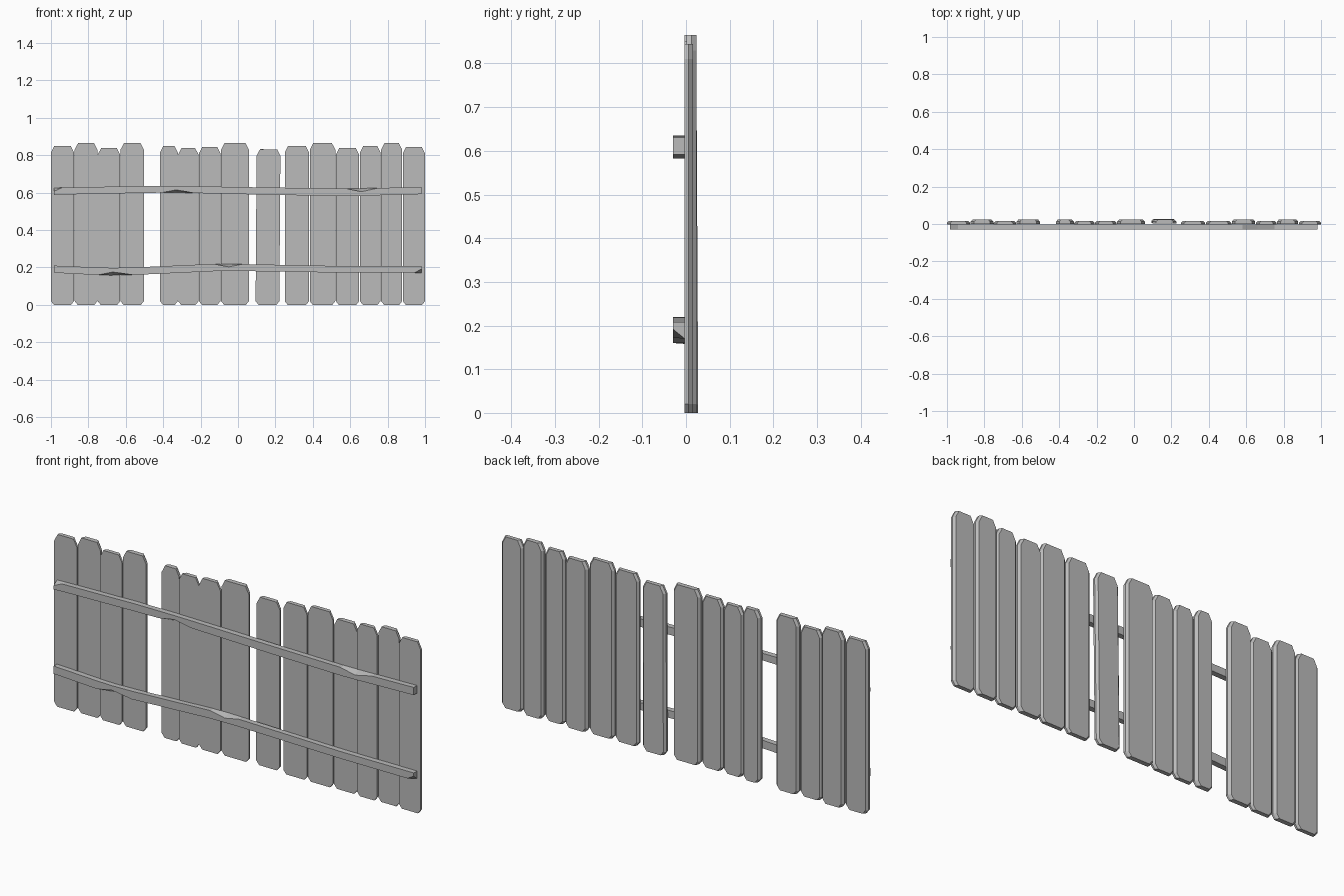
import bpy
import math

cube = bpy.data.objects.get("Cube")
if cube:
    bpy.data.objects.remove(cube, do_unlink=True)

GREY = (0.5, 0.5, 0.5, 1.0)
wood = bpy.data.materials.new("weathered_grey_wood")
wood.use_nodes = True
wood.diffuse_color = GREY
wood.node_tree.nodes["Principled BSDF"].inputs["Base Color"].default_value = GREY


def loft(name, rings):
    """Solid through rings of equal point count, closed at both ends."""
    n = len(rings[0])
    verts = [p for ring in rings for p in ring]
    faces = [tuple(reversed(range(n))), tuple(range(len(verts) - n, len(verts)))]
    for r in range(len(rings) - 1):
        for i in range(n):
            j = (i + 1) % n
            faces.append((r * n + i, r * n + j, r * n + n + j, r * n + n + i))
    mesh = bpy.data.meshes.new(name)
    mesh.from_pydata(verts, [], faces)
    mesh.materials.append(wood)
    obj = bpy.data.objects.new(name, mesh)
    bpy.context.collection.objects.link(obj)
    return obj


def plank(name, left, right, height, front, back):
    """Upright board with clipped corners and bevelled rear long edges."""
    def ring(y, inset):
        a, b = left + inset, right - inset
        return [(x, y, z) for x, z in (
            (a + 0.016, 0), (b - 0.016, 0), (b, 0.02), (b, height - 0.035),
            (b - 0.018, height), (a + 0.018, height), (a, height - 0.035), (a, 0.02))]
    middle = front + 0.5 * (back - front)
    return loft(name, [ring(front, 0), ring(middle, 0), ring(back, 0.01)])


# Upright planks: left edge, right edge, height, set back from the rails
PLANKS = [
    (-1.00, -0.877, 0.85, 0), (-0.873, -0.752, 0.865, 1), (-0.75, -0.63, 0.838, 0),
    (-0.628, -0.503, 0.865, 1), (-0.417, -0.322, 0.85, 1), (-0.32, -0.211, 0.838, 0),
    (-0.209, -0.094, 0.845, 0), (-0.09, 0.058, 0.865, 1), (0.097, 0.224, 0.832, 2),
    (0.25, 0.38, 0.85, 0), (0.384, 0.52, 0.865, 0), (0.523, 0.648, 0.838, 1),
    (0.652, 0.762, 0.85, 0), (0.765, 0.878, 0.865, 1), (0.881, 1.00, 0.845, 0),
]
for number, (left, right, height, layer) in enumerate(PLANKS, 1):
    front = (-0.004, 0.001, 0.003)[layer]
    back = (0.016, 0.024, 0.024)[layer]
    board = plank(f"plank_{number}", left, right, height, front, back)
    if layer == 2:
        # The loose plank leans slightly
        board.rotation_euler = (math.radians(0.3), math.radians(0.4), 0)
        board.location = (-0.003, 0.004, 0.001)


def rail(name, sections):
    """Bent bar; chips pull the front top edge down or front bottom edge up."""
    rings = []
    for x, bottom, top, chip_top, chip_bottom in sections:
        rings.append([(x, -0.003, bottom), (x, -0.003, top),
                      (x, -0.03, top - chip_top), (x, -0.03, bottom + chip_bottom)])
    return loft(name, rings)


# Horizontal rails: x, bottom, top, top chip, bottom chip
rail("upper_rail", [
    (-0.985, 0.588, 0.625, 0.018, 0), (-0.94, 0.59, 0.627, 0, 0),
    (-0.55, 0.598, 0.635, 0, 0), (-0.41, 0.600, 0.635, 0, 0),
    (-0.33, 0.600, 0.635, 0, 0.015), (-0.235, 0.598, 0.634, 0, 0),
    (0.20, 0.588, 0.627, 0, 0), (0.58, 0.582, 0.622, 0, 0),
    (0.66, 0.583, 0.623, 0.018, 0), (0.75, 0.586, 0.625, 0, 0),
    (0.98, 0.592, 0.63, 0, 0)])
rail("lower_rail", [
    (-0.985, 0.172, 0.21, 0, 0), (-0.75, 0.16, 0.2, 0, 0),
    (-0.67, 0.158, 0.198, 0, 0.018), (-0.56, 0.16, 0.2, 0, 0),
    (-0.13, 0.18, 0.219, 0, 0), (-0.05, 0.181, 0.219, 0.016, 0),
    (0.025, 0.181, 0.218, 0, 0), (0.58, 0.172, 0.207, 0, 0),
    (0.945, 0.172, 0.208, 0, 0), (0.98, 0.17, 0.208, 0, 0.022)])
